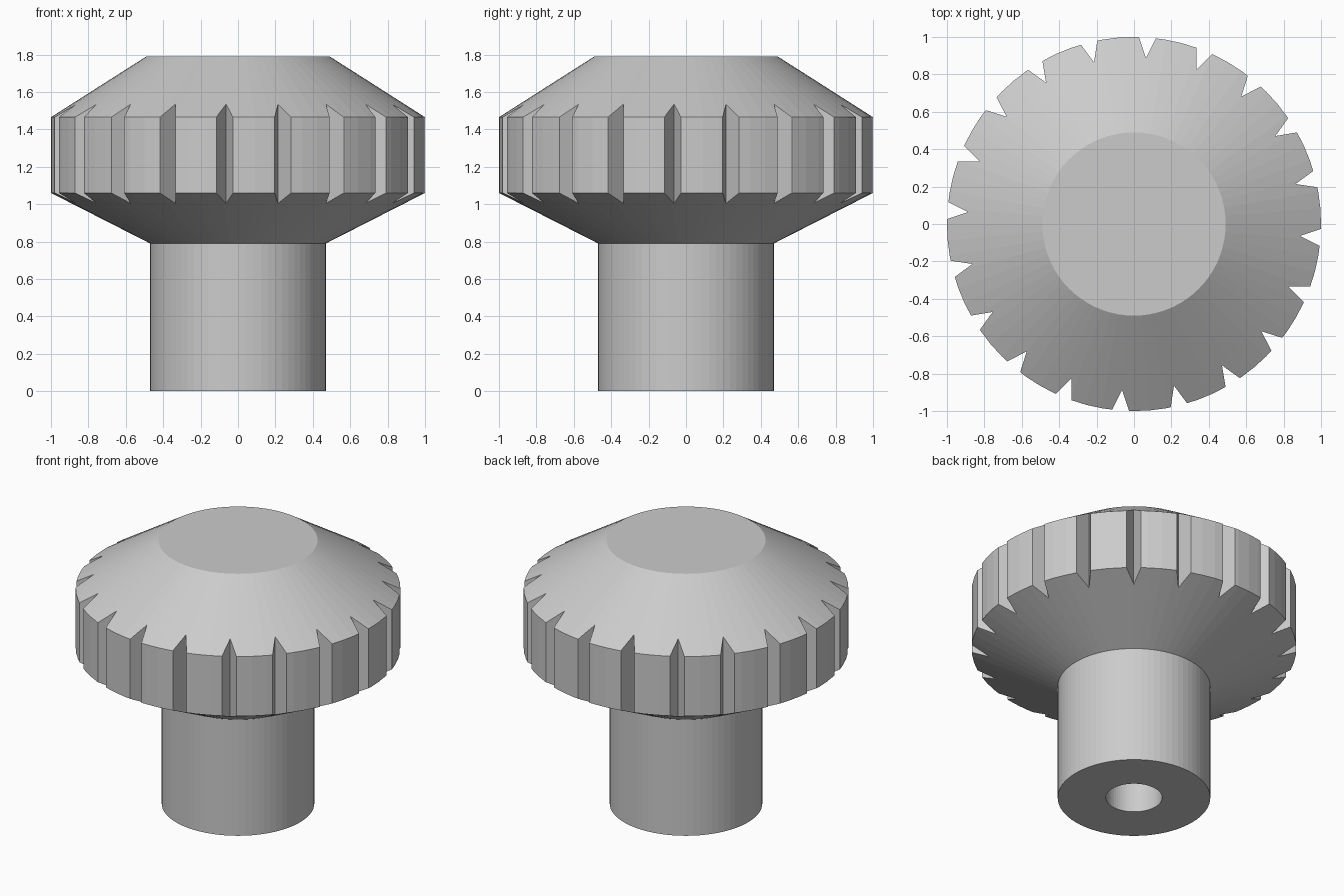
import bpy, bmesh, math

if "Cube" in bpy.data.objects:
    bpy.data.objects.remove(bpy.data.objects["Cube"])

SIDES = 72
NOTCHES = 20

grey = bpy.data.materials.new("light_grey")
grey.diffuse_color = (0.6, 0.6, 0.6, 1)
grey.use_nodes = True
grey.node_tree.nodes["Principled BSDF"].inputs["Base Color"].default_value = grey.diffuse_color


def new_object(name, bm):
    bmesh.ops.recalc_face_normals(bm, faces=bm.faces)
    mesh = bpy.data.meshes.new(name)
    bm.to_mesh(mesh)
    bm.free()
    mesh.materials.append(grey)
    obj = bpy.data.objects.new(name, mesh)
    bpy.context.collection.objects.link(obj)
    return obj


def lathe(name, profile):
    """Spin (radius, z) points round the z axis; radius 0 closes the ends."""
    bm = bmesh.new()
    verts = [bm.verts.new((r, 0, z)) for r, z in profile]
    edges = [bm.edges.new(pair) for pair in zip(verts, verts[1:])]
    bmesh.ops.spin(bm, geom=verts + edges, cent=(0, 0, 0), axis=(0, 0, 1),
                   angle=math.tau, steps=SIDES, use_duplicate=False)
    bmesh.ops.remove_doubles(bm, verts=bm.verts, dist=1e-4)
    return new_object(name, bm)


# Knob: blind bore, stem, lower cone, rim, upper cone and flat top
knob = lathe("knob", [(0, 0.8), (0.173, 0.8), (0.173, 0), (0.47, 0), (0.47, 0.79),
                      (1, 1.06), (1, 1.465), (0.49, 1.79), (0, 1.79)])

# V-shaped grip notches: wedges standing round the rim
bm = bmesh.new()
for i in range(NOTCHES):
    a = math.radians(-4.1 + i * 360 / NOTCHES)
    c, s = math.cos(a), math.sin(a)
    corners = [(0.89, 0), (1.11, -0.091), (1.11, 0.091)]
    face = bm.faces.new([bm.verts.new((x * c - y * s, x * s + y * c, 0.85))
                         for x, y in corners])
    out = bmesh.ops.extrude_face_region(bm, geom=[face], use_keep_orig=True)
    top = [v for v in out["geom"] if isinstance(v, bmesh.types.BMVert)]
    bmesh.ops.translate(bm, verts=top, vec=(0, 0, 0.85))
cutter = new_object("notch_cutter", bm)
cutter.hide_render = True

cut = knob.modifiers.new("notches", "BOOLEAN")
cut.operation = "DIFFERENCE"
cut.solver = "EXACT"
cut.object = cutter
bpy.context.view_layer.objects.active = knob
knob.select_set(True)
bpy.ops.object.modifier_apply(modifier=cut.name)
bpy.data.objects.remove(cutter)
